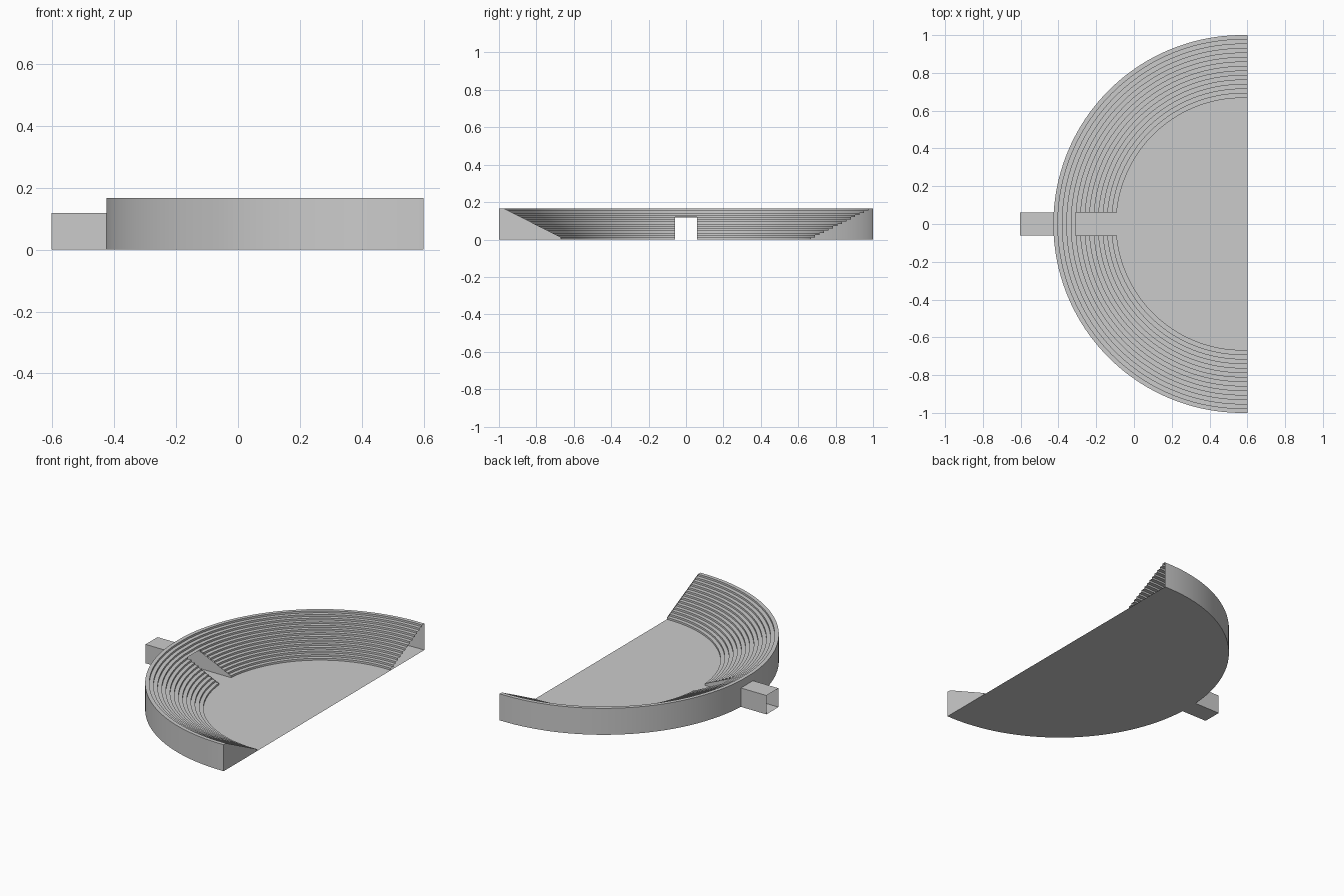
import bpy, math

if "Cube" in bpy.data.objects:
    bpy.data.objects.remove(bpy.data.objects["Cube"])

CX, X_END, X_BACK = 0.573, 0.6, -0.603     # arc centre, open edge, tunnel mouth
R_IN, R_OUT, H, N = 0.667, 1.0, 0.167, 14  # bowl radii, height, number of steps
TW, TH = 0.06, 0.119                       # tunnel half width and height
SEG = 40


def make(name, verts, faces, smooth=False):
    mesh = bpy.data.meshes.new(name)
    mesh.from_pydata(verts, [], faces)
    mesh.update()
    ob = bpy.data.objects.new(name, mesh)
    bpy.context.collection.objects.link(ob)
    if smooth:
        bpy.context.view_layer.objects.active = ob
        ob.select_set(True)
        bpy.ops.object.shade_smooth_by_angle(angle=math.radians(30))
        ob.select_set(False)
    return ob


def row_path(r):
    """Half ring with short straight ends, split at the tunnel sides."""
    a0 = math.asin(TW / r)
    half = [(X_END, r)]
    for i in range(SEG + 1):
        a = math.pi / 2 + (a0 - math.pi / 2) * i / SEG
        half.append((CX - r * math.cos(a), r * math.sin(a)))
    return half + [(x, -y) for x, y in reversed(half)]


def sweep(name, profile):
    """Sweep a radius/height profile, leaving the tunnel opening clear."""
    verts, faces = [], []
    for k in range(len(profile) - 1):
        a, b = profile[k], profile[k + 1]
        pa, pb = row_path(a[0]), row_path(b[0])
        base, n = len(verts), len(pa)
        verts += [(x, y, a[1]) for x, y in pa] + [(x, y, b[1]) for x, y in pb]
        for i in range(n - 1):
            if i == n // 2 - 1 and min(a[1], b[1]) < TH - 0.001:
                continue
            faces.append((base + i, base + i + 1, base + n + i + 1, base + n + i))
    return make(name, verts, faces, True)


# stepped seating rows
dr, dh = (R_OUT - R_IN) / N, H / N
steps = [(R_IN, 0)]
for i in range(N):
    steps += [(R_IN + i * dr, (i + 1) * dh), (R_IN + (i + 1) * dr, (i + 1) * dh)]
sweep("seating_steps", steps)

# outer wall, in a band below and a band above the tunnel roof
sweep("outer_wall", [(R_OUT, H), (R_OUT, TH), (R_OUT, 0)])

# floor of the bowl
outline = row_path(R_OUT)
make("arena_floor", [(x, y, 0) for x, y in outline], [tuple(range(len(outline)))])

# end panel closing the front end of the seating
make("end_panel", [(X_END, -R_IN, 0), (X_END, -R_IN, dh), (X_END, -(R_OUT - dr), H),
                   (X_END, -R_OUT, H), (X_END, -R_OUT, 0)], [(0, 1, 2, 3, 4)])

# entrance tunnel: floor, roof and two side walls with sloped inner ends
x_roof = CX - math.sqrt((R_IN + 10 * dr) ** 2 - TW ** 2)
x_low = CX - math.sqrt(R_IN ** 2 - TW ** 2)
x_wall = outline[len(outline) // 2][0]
tunnel = [(x, s * TW, z) for s in (-1, 1) for x, z in
          ((X_BACK, 0), (x_low, 0), (x_low, dh), (x_roof, TH), (X_BACK, TH), (x_wall, 0))]
make("entrance_tunnel", tunnel,
     [(0, 1, 2, 3, 4), (6, 10, 9, 8, 7), (3, 9, 10, 4), (0, 6, 11, 5)])
